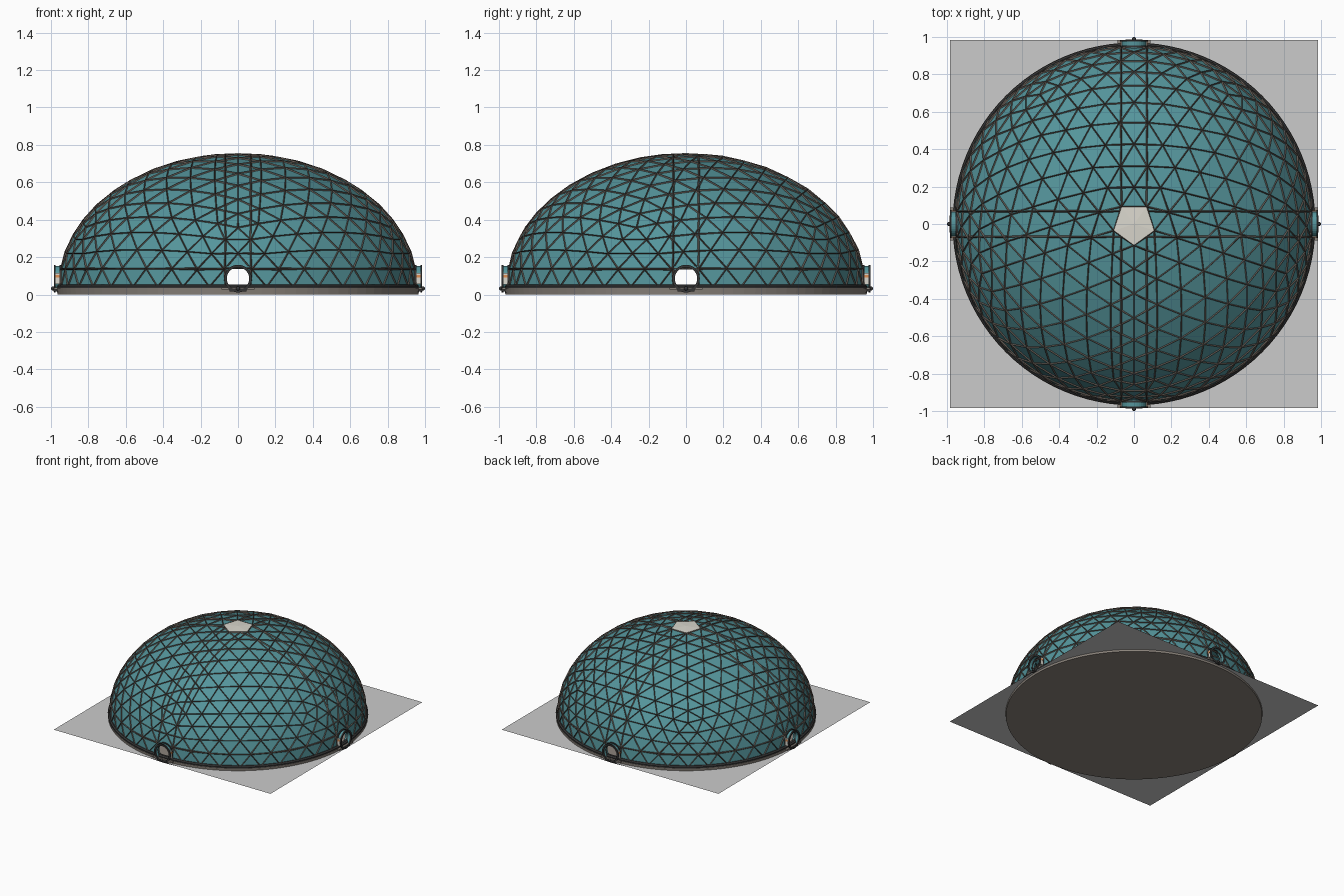
import bpy, bmesh, math
from mathutils import Matrix, Vector

if "Cube" in bpy.data.objects:
    bpy.data.objects.remove(bpy.data.objects["Cube"])

Z0, A, H = 0.04, 0.955, 0.71      # dome foot height, radius, rise
DOOR, DOOR_TOP, DOOR_Z = 0.068, 0.14, 0.085


def material(name, rgb):
    m = bpy.data.materials.new(name)
    m.diffuse_color = (*rgb, 1)
    m.use_nodes = True
    m.node_tree.nodes["Principled BSDF"].inputs["Base Color"].default_value = m.diffuse_color
    return m


TEAL = material("teal_panel", (0.09, 0.30, 0.33))
STRUT = material("strut_brown", (0.12, 0.10, 0.085))
DARK = material("dark_trim", (0.035, 0.035, 0.035))
STONE = material("base_stone", (0.26, 0.23, 0.20))
PALE = material("pale_glass", (0.70, 0.68, 0.61))
ORANGE = material("orange_stripe", (0.75, 0.28, 0.09))


def finish(name, bm, mat=None, matrix=None, smooth=False):
    if matrix is not None:
        bm.transform(matrix)
    me = bpy.data.meshes.new(name)
    bm.to_mesh(me)
    bm.free()
    for p in me.polygons:
        p.use_smooth = smooth
    ob = bpy.data.objects.new(name, me)
    bpy.context.collection.objects.link(ob)
    if mat:
        me.materials.append(mat)
    return ob


def box(name, size, loc, mat, matrix):
    bm = bmesh.new()
    bmesh.ops.create_cube(bm, size=1)
    bm.transform(Matrix.Translation(loc) @ Matrix.Diagonal((*size, 1)))
    return finish(name, bm, mat, matrix)


def lathe(name, profile, steps, mat, matrix=None, smooth=False, closed=True):
    """Spin a (radius, height) profile about z."""
    bm = bmesh.new()
    rings = []
    for i in range(steps):
        a = 2 * math.pi * i / steps
        rings.append([bm.verts.new((r * math.cos(a), r * math.sin(a), z)) for r, z in profile])
    n = len(profile)
    for i in range(steps):
        p, q = rings[i], rings[(i + 1) % steps]
        for j in range(n if closed else n - 1):
            k = (j + 1) % n
            bm.faces.new((p[j], q[j], q[k], p[k]))
    bmesh.ops.recalc_face_normals(bm, faces=bm.faces)
    return finish(name, bm, mat, matrix, smooth)


def dome_ball():
    bm = bmesh.new()
    bmesh.ops.create_icosphere(bm, subdivisions=4, radius=1)
    bm.transform(Matrix.Translation((0, 0, Z0)) @ Matrix.Diagonal((A, A, H, 1))
                 @ Matrix.Rotation(-math.pi / 2, 4, 'Z'))
    return bm, max(bm.verts, key=lambda v: v.co.z)


def dome_shell():
    bm, pole = dome_ball()
    bmesh.ops.delete(bm, geom=list(pole.link_faces), context='FACES')

    def cut(co, no, clear=False):
        geom = bm.verts[:] + bm.edges[:] + bm.faces[:]
        bmesh.ops.bisect_plane(bm, geom=geom, dist=1e-4, plane_co=co, plane_no=no, clear_inner=clear)
    cut((0, 0, Z0), (0, 0, 1), True)
    cut((0, 0, DOOR_TOP), (0, 0, 1))
    for s in (-DOOR, DOOR):
        cut((s, 0, 0), (1, 0, 0))
        cut((0, s, 0), (0, 1, 0))
    # doorways
    gone = []
    for f in bm.faces:
        c = f.calc_center_median()
        if c.z < DOOR_TOP and min(abs(c.x), abs(c.y)) < DOOR:
            gone.append(f)
    bmesh.ops.delete(bm, geom=gone, context='FACES')
    return bm


# dome panels and strut lattice
finish("dome_panels", dome_shell(), TEAL)
struts = finish("dome_struts", dome_shell(), STRUT)
wire = struts.modifiers.new("lattice", 'WIREFRAME')
wire.thickness = 0.014
wire.offset = 0
wire.use_even_offset = False
wire.use_boundary = True

# skylight at the crown
bm, pole = dome_ball()
keep = set(pole.link_faces)
bmesh.ops.delete(bm, geom=[f for f in bm.faces if f not in keep], context='FACES')
finish("crown_skylight", bm, PALE, Matrix.Translation((0, 0, 0.006)))

# round base slab and dark foot ring
bm = bmesh.new()
bmesh.ops.create_cone(bm, cap_ends=True, segments=96, radius1=0.965, radius2=0.97, depth=0.036)
finish("base_slab", bm, STONE, Matrix.Translation((0, 0, 0.018)))
lathe("foot_ring", [(0.94, 0.036), (0.968, 0.036), (0.968, 0.046), (0.958, 0.054), (0.94, 0.054)],
      96, DARK)

# flat square ground sheet with an inset border
bm = bmesh.new()
bmesh.ops.create_grid(bm, x_segments=1, y_segments=1, size=0.985)
bmesh.ops.inset_region(bm, faces=bm.faces[:], thickness=0.08)
finish("ground_sheet", bm, None, Matrix.Translation((0, 0, 0.016)))


def door_plate(name, matrix):
    """Square plate with a round hole, standing in the dome wall."""
    bm = bmesh.new()
    n = 24
    inner, outer = [], []
    for i in range(n):
        c, s = math.cos(2 * math.pi * i / n), math.sin(2 * math.pi * i / n)
        k = 1 / max(abs(c), abs(s))
        inner.append(bm.verts.new((DOOR * c, -0.945, DOOR_Z + DOOR * s)))
        outer.append(bm.verts.new((DOOR * c * k, -0.945, DOOR_Z + DOOR * s * k)))
    for i in range(n):
        j = (i + 1) % n
        bm.faces.new((inner[i], outer[i], outer[j], inner[j]))
    finish(name, bm, TEAL, matrix)


# four entrances, built facing the front and turned around the dome
for i, side in enumerate(("front", "right", "back", "left")):
    turn = Matrix.Rotation(i * math.pi / 2, 4, 'Z')
    axis = turn @ Matrix.Translation((0, 0, DOOR_Z)) @ Matrix.Rotation(math.pi / 2, 4, 'X')
    lathe(side + "_tunnel", [(0.062, 0.93), (0.067, 0.93), (0.067, 0.982), (0.062, 0.982)],
          32, TEAL, axis)
    for part, d in (("_inner_flange", 0.944), ("_outer_flange", 0.975)):
        lathe(side + part, [(0.06, d), (0.074, d), (0.074, d + 0.01), (0.06, d + 0.01)],
              32, DARK, axis)
    door_plate(side + "_door_plate", turn)
    for s, hand in ((-1, "_a"), (1, "_b")):
        box(side + "_side_window" + hand, (0.006, 0.022, 0.06), (s * 0.066, -0.964, 0.085), PALE, turn)
        box(side + "_side_stripe" + hand, (0.008, 0.022, 0.014), (s * 0.067, -0.964, 0.098), ORANGE, turn)
    box(side + "_threshold", (0.175, 0.03, 0.012), (0, -0.968, 0.032), STONE, turn)
    box(side + "_step", (0.09, 0.03, 0.014), (0, -0.972, 0.024), DARK, turn)
    bm = bmesh.new()
    bmesh.ops.create_uvsphere(bm, u_segments=12, v_segments=8, radius=0.011)
    finish(side + "_lamp", bm, DARK, turn @ Matrix.Translation((0, -0.989, 0.032)), True)
